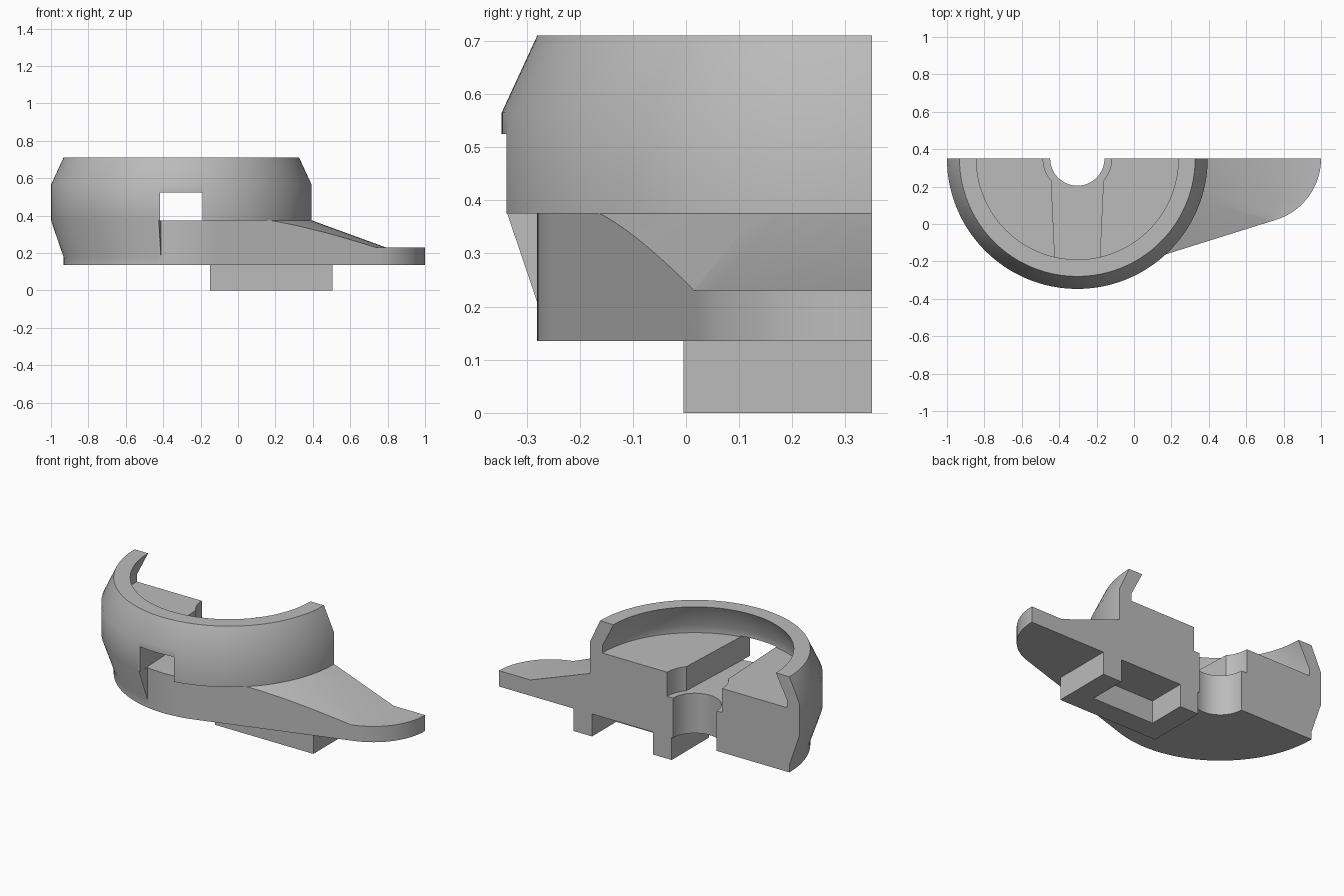
import bpy, bmesh
from math import sin, cos, asin, degrees, radians

if "Cube" in bpy.data.objects:
    bpy.data.objects.remove(bpy.data.objects["Cube"], do_unlink=True)

CX, CY = -0.303, 0.35          # turning axis, lying on the section plane
BASE, DECK = 0.135, 0.375      # underside and slot floor heights
R_LOW, R_OUT = 0.63, 0.697     # lower and widest radii

grey = bpy.data.materials.new("plain_grey")
grey.use_nodes = True
grey.diffuse_color = (0.5, 0.5, 0.5, 1)
grey.node_tree.nodes["Principled BSDF"].inputs["Base Color"].default_value = (0.5, 0.5, 0.5, 1)


def finish(name, bm):
    bmesh.ops.recalc_face_normals(bm, faces=bm.faces[:])
    mesh = bpy.data.meshes.new(name)
    bm.to_mesh(mesh)
    bm.free()
    mesh.materials.append(grey)
    ob = bpy.data.objects.new(name, mesh)
    bpy.context.collection.objects.link(ob)
    return ob


def lathe(name, profile, start=180, end=360, step=2):
    """Turn a closed (radius, z) profile through an angle and cap both ends."""
    bm = bmesh.new()
    rings = [[bm.verts.new((CX + r * cos(radians(a)), CY + r * sin(radians(a)), z))
              for r, z in profile] for a in range(start, end + 1, step)]
    n = len(profile)
    for p, q in zip(rings, rings[1:]):
        for i in range(n):
            j = (i + 1) % n
            bm.faces.new((p[i], p[j], q[j], q[i]))
    bm.faces.new(rings[0])
    bm.faces.new(rings[-1])
    return finish(name, bm)


def prism(name, outline, z0, z1):
    """Extrude an (x, y) outline between two heights."""
    bm = bmesh.new()
    face = bm.faces.new([bm.verts.new((x, y, z0)) for x, y in outline])
    new = bmesh.ops.extrude_face_region(bm, geom=[face])["geom"]
    for v in new:
        if isinstance(v, bmesh.types.BMVert):
            v.co.z = z1
    return finish(name, bm)


def combine(target, tool, operation):
    mod = target.modifiers.new(operation.lower(), "BOOLEAN")
    mod.operation, mod.solver, mod.object = operation, "EXACT", tool
    bpy.context.view_layer.objects.active = target
    bpy.ops.object.modifier_apply(modifier=mod.name)
    bpy.data.objects.remove(tool, do_unlink=True)


# Half-round housing with bowl, counterbore and through bore
housing = lathe("housing", [
    (0.145, BASE), (R_LOW, BASE), (R_LOW, 0.18), (R_OUT, DECK), (R_OUT, 0.565),
    (R_LOW, 0.71), (0.54, 0.71), (0.615, 0.563), (0.615, 0.52),
    (0.183, 0.52), (0.183, DECK), (0.145, DECK)])

# Undercut on the lever side of the skirt
relief = lathe("relief_cutter", [(R_LOW, 0.1), (0.8, 0.1), (0.8, DECK), (R_LOW, DECK)], 260, 370)
combine(housing, relief, "DIFFERENCE")

# Lever: conical top trimmed to an outline tangent to the housing and its round tip
lever = lathe("lever", [(0.3, BASE), (1.45, BASE), (1.45, 0.23), (1.094, 0.23),
                        (R_OUT, DECK), (0.6, 0.41)])
TIP_R = 0.343
TIP_X = 1 - TIP_R
lean = asin((R_LOW - TIP_R) / (TIP_X - CX))
outline = [(CX + R_LOW * sin(lean), 0.6),
           (CX + R_LOW * sin(lean), CY - R_LOW * cos(lean))]
first = 270 + degrees(lean)
for i in range(33):
    a = radians(first + (360 - first) * i / 32)
    outline.append((TIP_X + TIP_R * cos(a), CY + TIP_R * sin(a)))
outline.append((1, 0.6))
combine(lever, prism("lever_outline", outline, -0.1, 0.6), "INTERSECT")
combine(housing, lever, "UNION")

# U-shaped foot under the lever
foot = prism("foot", [(-0.15, CY), (-0.15, -0.005), (0.505, -0.005), (0.505, CY),
                      (0.38, CY), (0.38, 0.12), (-0.027, 0.12), (-0.027, CY)], 0, 0.2)
combine(housing, foot, "UNION")

# Tapered slot through the bowl floor and front wall
slot = prism("slot_cutter", [(-0.413, -0.4), (-0.193, -0.4), (-0.156, 0.4), (-0.45, 0.4)],
             DECK, 0.525)
combine(housing, slot, "DIFFERENCE")

# Smooth curved walls, crisp edges
bpy.ops.object.select_all(action="DESELECT")
housing.select_set(True)
bpy.context.view_layer.objects.active = housing
bpy.ops.object.shade_smooth_by_angle(angle=radians(30))
